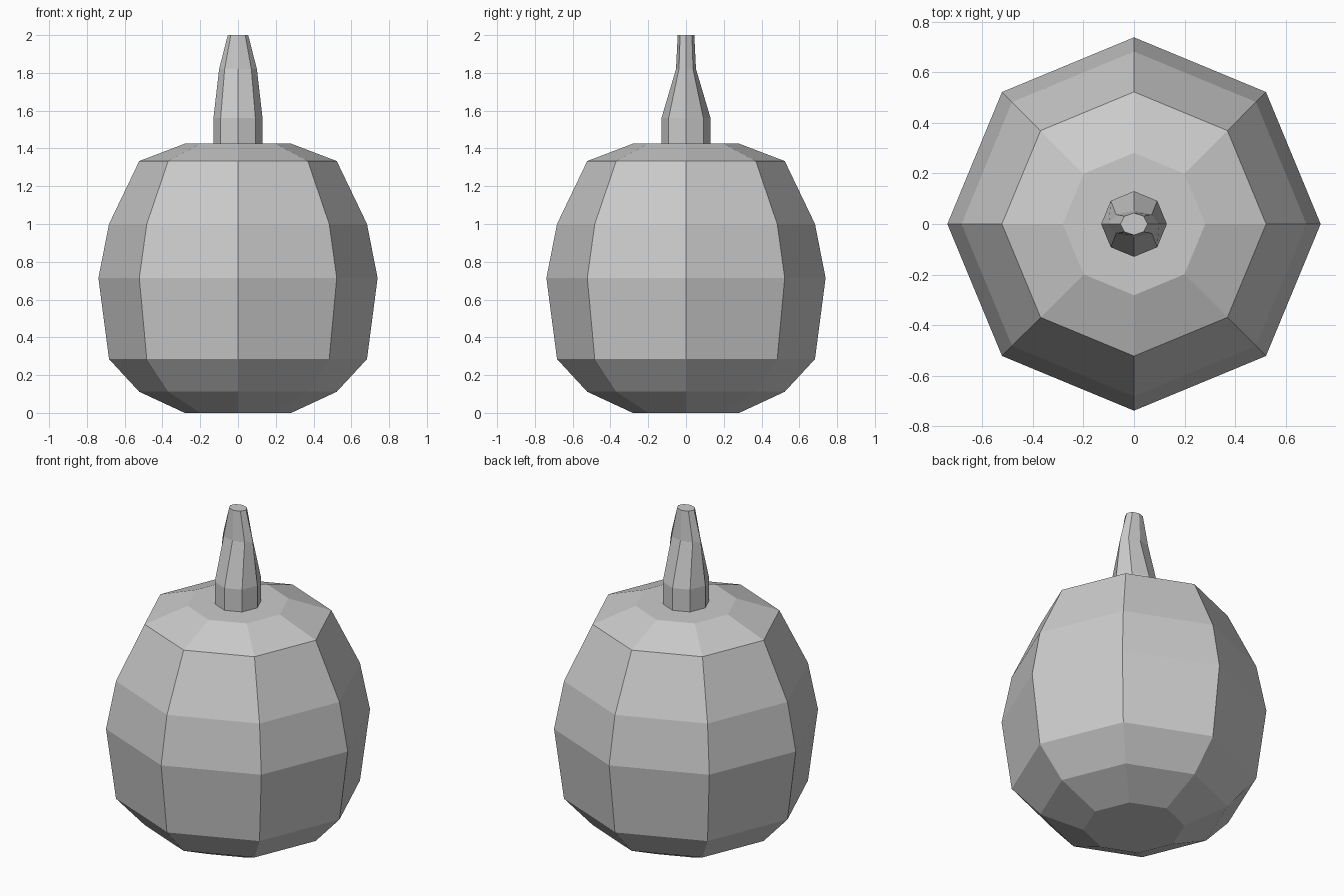
import bpy, bmesh
from math import cos, sin, pi

if "Cube" in bpy.data.objects:
    bpy.data.objects.remove(bpy.data.objects["Cube"])

SIDES = 8


def lofted(name, rings):
    """Closed eight-sided solid through rings of (z, radius x, radius y)."""
    bm = bmesh.new()
    loops = [[bm.verts.new((rx * cos(2 * pi * i / SIDES), ry * sin(2 * pi * i / SIDES), z))
              for i in range(SIDES)] for z, rx, ry in rings]
    for low, high in zip(loops, loops[1:]):
        for i in range(SIDES):
            j = (i + 1) % SIDES
            bm.faces.new((low[i], low[j], high[j], high[i]))
    bm.faces.new(loops[0][::-1])
    bm.faces.new(loops[-1])
    bmesh.ops.recalc_face_normals(bm, faces=bm.faces)
    mesh = bpy.data.meshes.new(name)
    bm.to_mesh(mesh)
    bm.free()
    obj = bpy.data.objects.new(name, mesh)
    bpy.context.collection.objects.link(obj)
    return obj


# Round faceted body with flat top and bottom
profile = [(0, 0.282), (0.112, 0.523), (0.285, 0.683), (0.714, 0.739),
           (1.0, 0.683), (1.333, 0.523), (1.425, 0.282)]
lofted("body", [(z, r, r) for z, r in profile])

# Tapering stem, flattened front to back towards the tip
lofted("stem", [(1.42, 0.13, 0.13), (1.56, 0.13, 0.13),
                (1.82, 0.10, 0.053), (2.0, 0.054, 0.044)])
